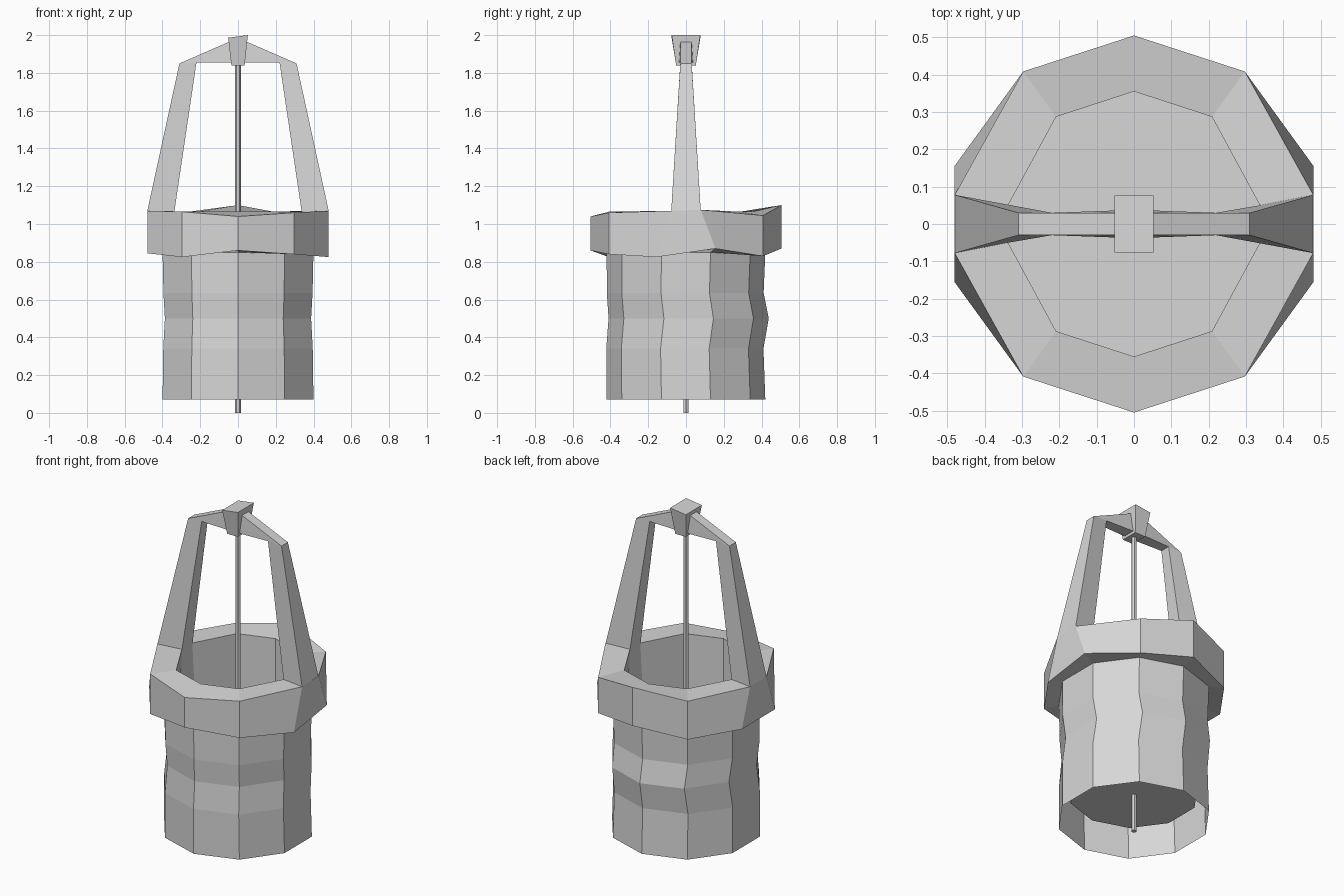
import bpy, bmesh, math

cube = bpy.data.objects.get("Cube")
if cube:
    bpy.data.objects.remove(cube, do_unlink=True)

SIDES = 10

stone = bpy.data.materials.new("plain_grey")
stone.use_nodes = True
stone.diffuse_color = (0.68, 0.68, 0.68, 1)
bsdf = next(n for n in stone.node_tree.nodes if n.type == 'BSDF_PRINCIPLED')
bsdf.inputs["Base Color"].default_value = stone.diffuse_color
bsdf.inputs["Roughness"].default_value = 0.9


def ring(radius, heights, dy=0.0, sx=1.0, pinch=1.0):
    """Ten points, starting at the back; pinch narrows the two arch sides."""
    if not isinstance(heights, (list, tuple)):
        heights = [heights] * SIDES
    points = []
    for k, z in enumerate(heights):
        a = math.pi / 2 + math.tau * k / SIDES
        x, y = radius * math.cos(a), radius * math.sin(a)
        if k in (2, 3, 7, 8):
            y *= pinch
        points.append((x * sx, y + dy, z))
    return points


def loft(name, rings, cap_start=False, cap_end=False):
    """Skin a row of closed cross-sections with flat faces."""
    bm = bmesh.new()
    loops = [[bm.verts.new(p) for p in r] for r in rings]
    n = len(loops[0])
    for low, high in zip(loops, loops[1:]):
        for i in range(n):
            j = (i + 1) % n
            bm.faces.new((low[i], low[j], high[j], high[i]))
    if cap_start:
        bm.faces.new(loops[0][::-1])
    if cap_end:
        bm.faces.new(loops[-1])
    if cap_start and cap_end:
        bmesh.ops.recalc_face_normals(bm, faces=bm.faces)
    mesh = bpy.data.meshes.new(name)
    bm.to_mesh(mesh)
    bm.free()
    mesh.materials.append(stone)
    obj = bpy.data.objects.new(name, mesh)
    bpy.context.collection.objects.link(obj)
    return obj


# Uneven outer wall, open underneath
loft("outer_wall", [
    ring(0.42, 0.07),
    ring(0.416, 0.34, dy=-0.006),
    ring(0.424, 0.50, dy=0.014, sx=0.96),
    ring(0.415, 0.635, dy=-0.004),
    ring(0.42, 0.85),
])

# Overhanging rim with a wavy top and bottom edge
rim_low = [0.87, 0.83, 0.845, 0.845, 0.825, 0.86, 0.84, 0.825, 0.87, 0.83]
rim_high = [1.10, 1.06, 1.07, 1.07, 1.065, 1.04, 1.06, 1.07, 1.075, 1.045]
shaft_top = ring(0.355, 1.065, pinch=0.45)
loft("rim", [
    ring(0.42, 0.85),
    ring(0.505, rim_low),
    ring(0.505, rim_high, pinch=0.5),
    shaft_top,
])

# Inner shaft with its floor
loft("inner_shaft", [shaft_top, ring(0.355, 0.225)], cap_end=True)


# Arch: outer and inner edge of each section, from one foot to the other
def section(outer_x, outer_z, outer_w, inner_x, inner_z, inner_w):
    return [(outer_x, -outer_w, outer_z), (outer_x, outer_w, outer_z),
            (inner_x, inner_w, inner_z), (inner_x, -inner_w, inner_z)]


def half_arch(s):
    return [section(s * 0.48, 1.07, 0.078, s * 0.337, 1.065, 0.05),
            section(s * 0.31, 1.85, 0.03, s * 0.22, 1.855, 0.03)]


apex = section(0, 1.985, 0.03, 0, 1.855, 0.038)
loft("arch", half_arch(-1) + [apex] + half_arch(1)[::-1], True, True)


# Tapered keystone with a slightly tilted top
def rectangle(hx, hy, z, tilt=0.0):
    return [(x * hx, y * hy, z + x * tilt)
            for x, y in ((-1, -1), (1, -1), (1, 1), (-1, 1))]


loft("keystone", [rectangle(0.035, 0.052, 1.84),
                  rectangle(0.052, 0.076, 1.993, 0.007)], True, True)


# Hanging rope running down through the floor
def rope_ring(z):
    return [(0.015 * math.cos(math.tau * i / 6),
             0.015 * math.sin(math.tau * i / 6), z) for i in range(6)]


loft("rope", [rope_ring(0), rope_ring(1.9)], True, True)
